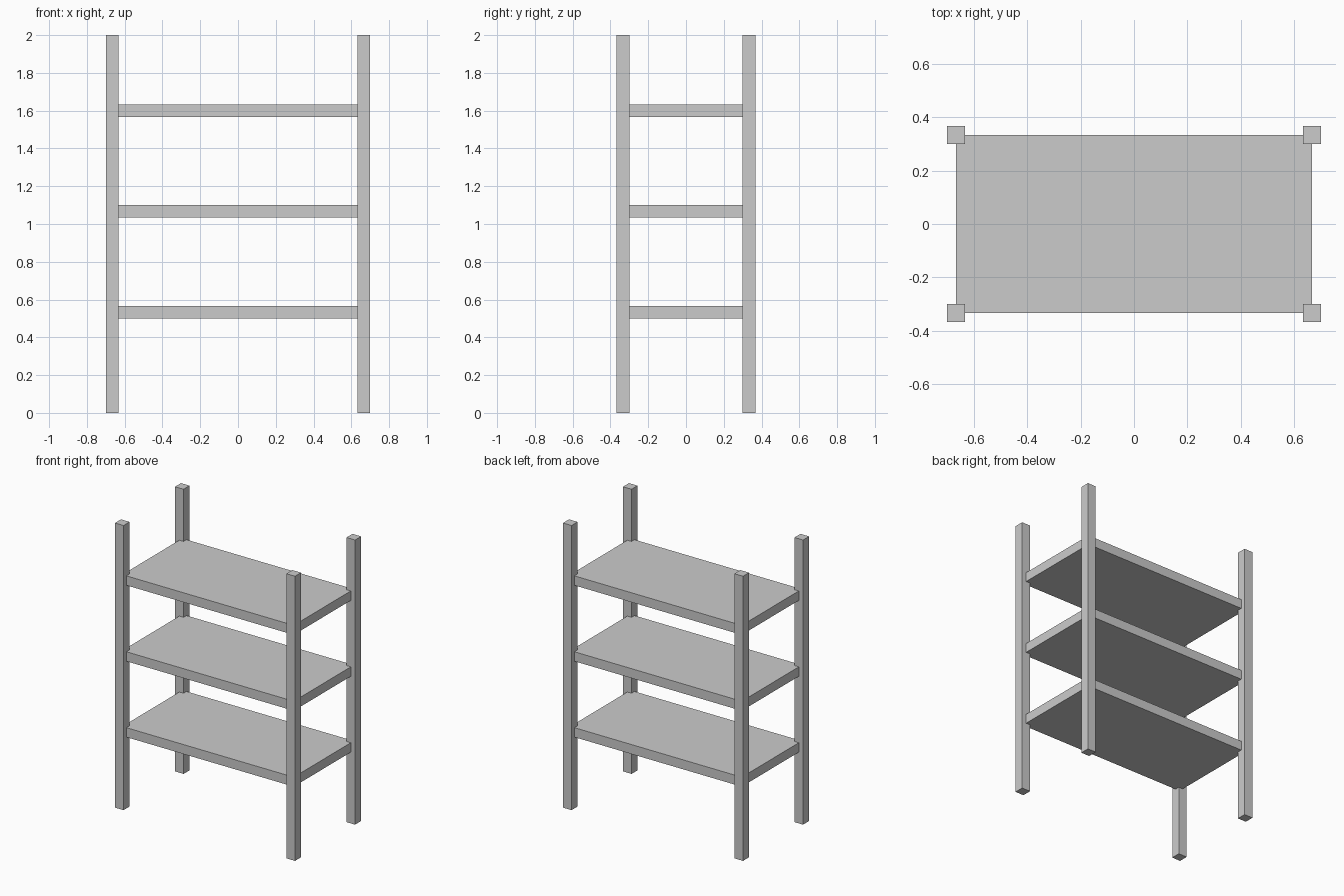
import bpy

if "Cube" in bpy.data.objects:
    bpy.data.objects.remove(bpy.data.objects["Cube"])

T = 0.2 / 3            # post width and shelf thickness
PX, PY = 2 / 3, 1 / 3  # post centre offsets


def box(name, centre, size):
    bpy.ops.mesh.primitive_cube_add(size=1, location=centre)
    obj = bpy.context.object
    obj.name = name
    obj.scale = size
    bpy.ops.object.transform_apply(location=False, rotation=False, scale=True)
    return obj


# Four corner posts
for y, depth in ((-PY, "front"), (PY, "back")):
    for x, side in ((-PX, "left"), (PX, "right")):
        box(f"{depth}_{side}_post", (x, y, 1), (T, T, 2))

# Three shelves, their corners reaching the post centres
for i, name in enumerate(("lower_shelf", "middle_shelf", "upper_shelf")):
    box(name, (0, 0, 0.5333 + i * 0.5333), (2 * PX, 2 * PY, T))
